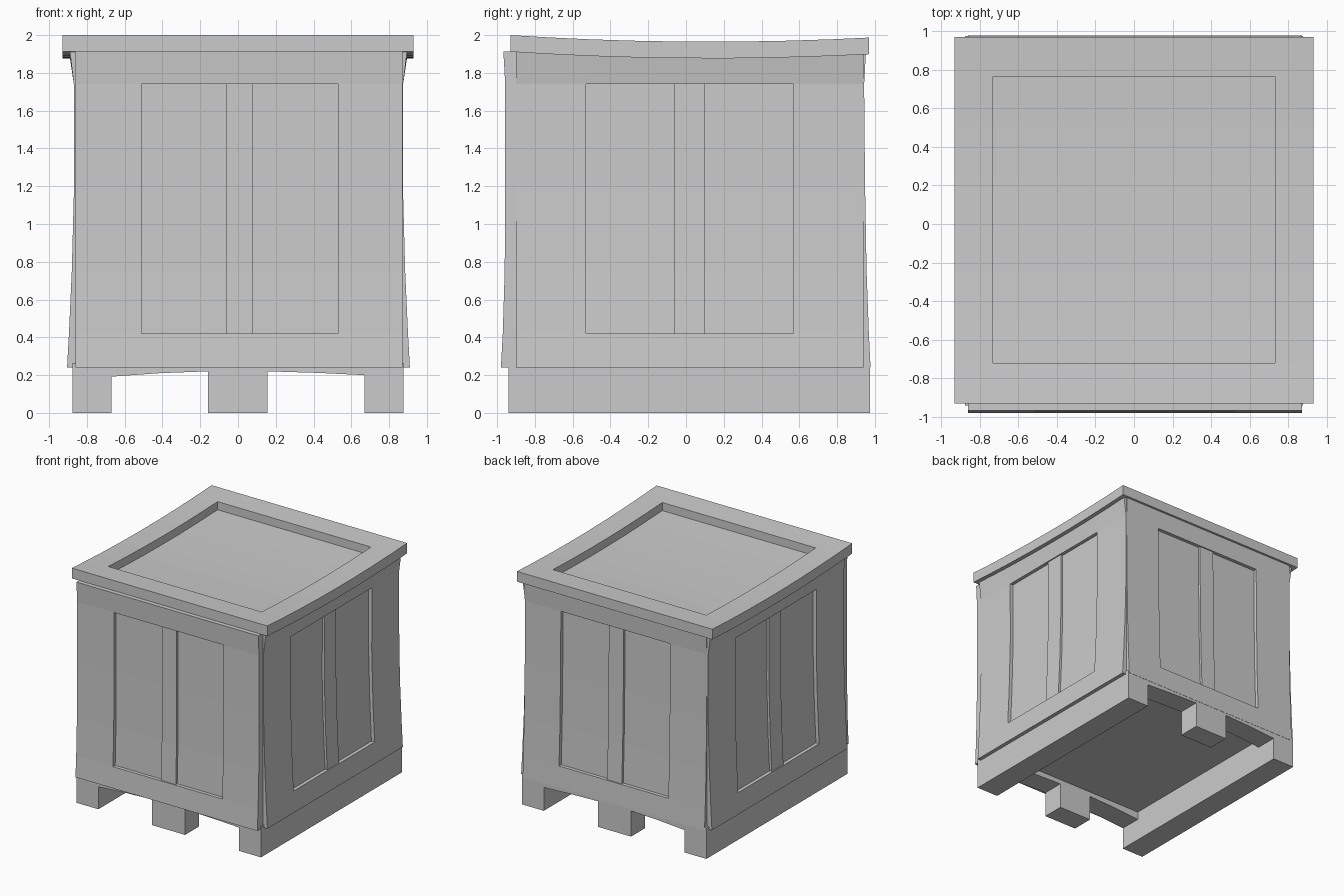
import bpy, bmesh
from math import inf

if "Cube" in bpy.data.objects:
    bpy.data.objects.remove(bpy.data.objects["Cube"])

def finish(bm, name):
    bmesh.ops.remove_doubles(bm, verts=bm.verts, dist=0.0005)
    bmesh.ops.recalc_face_normals(bm, faces=bm.faces)
    mesh = bpy.data.meshes.new(name)
    bm.to_mesh(mesh)
    bm.free()
    obj = bpy.data.objects.new(name, mesh)
    bpy.context.collection.objects.link(obj)
    return obj

def extrude_profile(name, pts, y0, y1):
    """Extrude an x/z outline along y."""
    bm = bmesh.new()
    f = bm.faces.new([bm.verts.new((x, y0, z)) for x, z in pts])
    r = bmesh.ops.extrude_face_region(bm, geom=[f])
    for v in r["geom"]:
        if isinstance(v, bmesh.types.BMVert):
            v.co.y = y1
    return finish(bm, name)

def box(name, x0, x1, y0, y1, z0, z1):
    return extrude_profile(name, [(x0, z0), (x1, z0), (x1, z1), (x0, z1)], y0, y1)

def grid(bm, us, vs, point):
    """Sheet of quads over the given cuts."""
    rows = [[bm.verts.new(point(u, v)) for u in us] for v in vs]
    for a, b in zip(rows, rows[1:]):
        for i in range(len(us) - 1):
            bm.faces.new((a[i], a[i + 1], b[i + 1], b[i]))

def sink(bm, faces, offset):
    """Push a patch of faces inwards, leaving walls round it."""
    r = bmesh.ops.extrude_face_region(bm, geom=faces)
    bmesh.ops.delete(bm, geom=[f for f in faces if f.is_valid], context='FACES_ONLY')
    new = [g for g in r["geom"] if isinstance(g, bmesh.types.BMFace)]
    for v in {v for f in new for v in f.verts}:
        v.co += offset
    return new

def thicken(bm, move):
    """Pull the sheet's border back to close it into a solid."""
    border = [e for e in bm.edges if e.is_boundary]
    r = bmesh.ops.extrude_edge_only(bm, edges=border)
    for v in r["geom"]:
        if isinstance(v, bmesh.types.BMVert):
            move(v)

def lid_top(y):
    return 1.965 + 0.0311 * (y - 0.13) ** 2

# Wall panels: local u runs along the wall, d is distance outwards
def panel(name, us, profile, inner, place, top):
    from mathutils import Vector
    bm = bmesh.new()
    zs = [p[0] for p in profile]
    out = dict(profile)
    grid(bm, us, zs, lambda u, z: (u, out[z], top(u) if z == zs[-1] else z))
    bm.faces.ensure_lookup_table()

    def inside(f, u0, u1):
        c = f.calc_center_median()
        return u0 < c.x < u1 and 0.42 < c.z < 1.74
    patch = sink(bm, [f for f in bm.faces if inside(f, us[1], us[4])], Vector((0, -0.01, 0)))
    for u0, u1 in ((us[1], us[2]), (us[3], us[4])):
        sink(bm, [f for f in patch if f.is_valid and inside(f, u0, u1)], Vector((0, -0.02, 0)))

    def back(v):
        v.co.y = inner
    thicken(bm, back)
    for v in bm.verts:
        v.co = place(*v.co)
    return finish(bm, name)

front_us = [-0.86, -0.51, -0.06, 0.08, 0.53, 0.87]
side_us = [-0.90, -0.53, -0.06, 0.10, 0.57, 0.94]
front_prof = [(0.24, 0.98), (0.42, 0.97), (0.75, 0.96), (1.2, 0.957), (1.74, 0.957), (1.915, 0.967)]
back_prof = [(0.24, 0.977), (0.42, 0.968), (0.75, 0.956), (1.2, 0.948), (1.74, 0.943), (1.915, 0.952)]
side_prof = [(0.24, 0.91), (0.42, 0.90), (0.75, 0.885), (1.2, 0.873), (1.74, 0.874), (1.915, 0.895)]

side_top = lambda u: lid_top(u) - 0.085
panel("front_panel", front_us, front_prof, 0.90, lambda u, d, z: (u, -d, z), lambda u: 1.913)
panel("back_panel", front_us, back_prof, 0.89, lambda u, d, z: (u, d, z), lambda u: 1.90)
panel("right_panel", side_us, side_prof, 0.82, lambda u, d, z: (d, u, z), side_top)
panel("left_panel", side_us, side_prof, 0.82, lambda u, d, z: (-d + 0.005, u, z), side_top)

# Inner body behind the panels
box("crate_body", -0.83, 0.83, -0.91, 0.90, 0.26, 1.86)

# Sagging lid with a sunken tray
from mathutils import Vector
bm = bmesh.new()
lid_ys = [-0.93, -0.72, -0.5, -0.25, 0.0, 0.25, 0.5, 0.765, 0.97]
grid(bm, [-0.93, -0.73, 0.73, 0.93], lid_ys, lambda x, y: (x, y, lid_top(y)))
tray = []
for f in bm.faces:
    c = f.calc_center_median()
    if abs(c.x) < 0.73 and -0.72 < c.y < 0.765:
        tray.append(f)
sink(bm, tray, Vector((0, 0, -0.07)))

def lower(v):
    v.co.z -= 0.088
thicken(bm, lower)
grid(bm, [-0.93, -0.73, 0.73, 0.93], lid_ys, lambda x, y: (x, y, lid_top(y) - 0.088))
finish(bm, "lid")

# Pallet base: two long skids, end rails with a centre foot
for name, s in (("right_skid", 1), ("left_skid", -1)):
    x0, x1 = sorted((s * 0.67, s * 0.877))
    box(name, x0, x1, -0.94, 0.975, 0, 0.265)
rail = [(-0.67, 0.265), (-0.67, 0.192), (-0.42, 0.21), (-0.16, 0.22), (-0.16, 0), (0.155, 0),
        (0.155, 0.22), (0.42, 0.212), (0.67, 0.2), (0.67, 0.265)]
extrude_profile("front_rail", rail, -0.94, -0.75)
extrude_profile("back_rail", rail, 0.785, 0.975)
